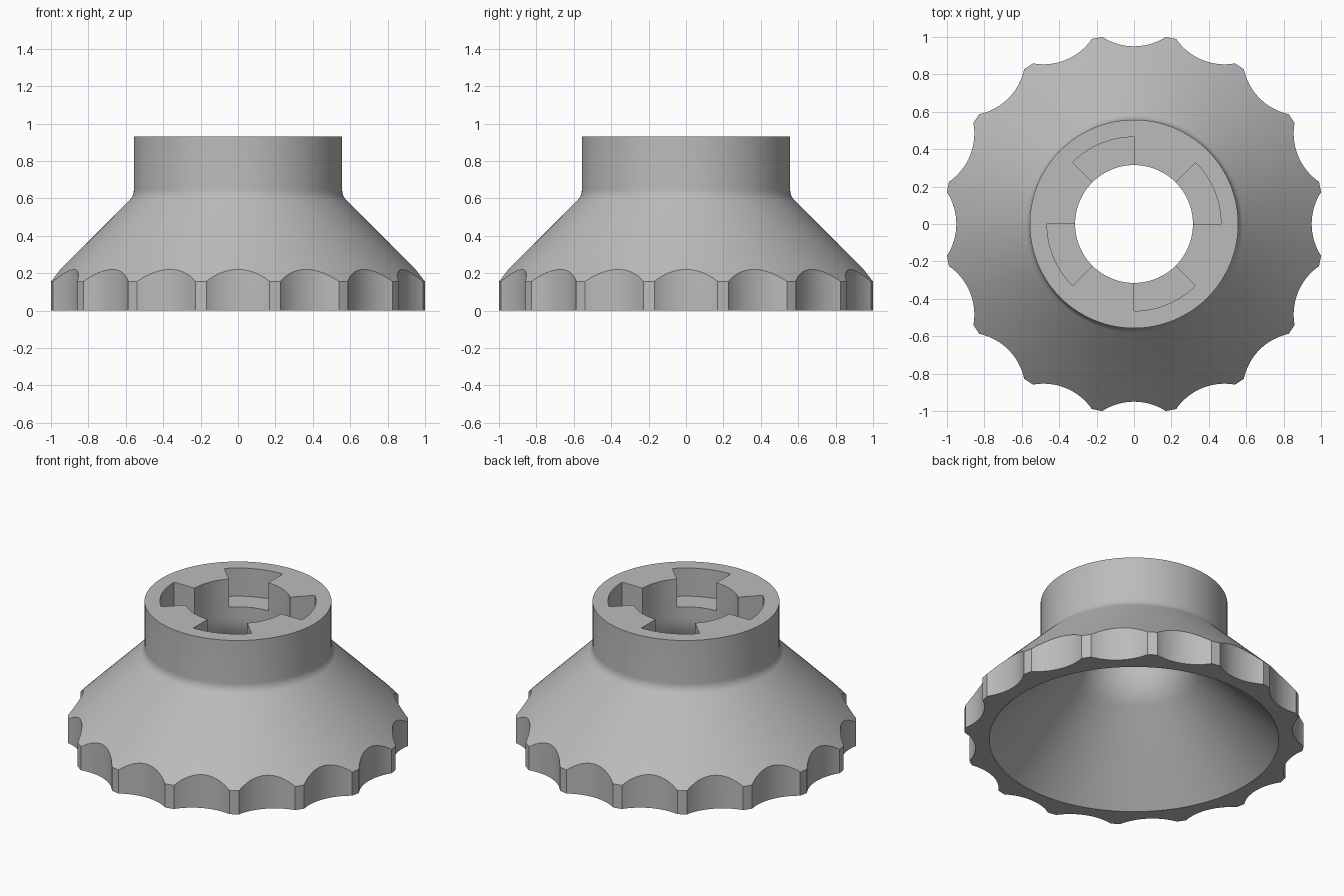
import bpy, bmesh
from math import sin, cos, pi, radians, sqrt, tan

cube = bpy.data.objects.get("Cube")
if cube:
    bpy.data.objects.remove(cube, do_unlink=True)

LOBES, STEPS = 16, 192
OUTER, NECK, BORE, HEIGHT = 1.0144, 0.557, 0.315, 0.93
SLOT_RADIUS, SLOT_FLOOR = 0.465, 0.745

grey = bpy.data.materials.new("light grey")
grey.use_nodes = True
colour = (0.5, 0.5, 0.5, 1)
grey.diffuse_color = colour
grey.node_tree.nodes["Principled BSDF"].inputs["Base Color"].default_value = colour


def make_object(name, bm):
    bmesh.ops.recalc_face_normals(bm, faces=bm.faces)
    mesh = bpy.data.meshes.new(name)
    bm.to_mesh(mesh)
    bm.free()
    mesh.materials.append(grey)
    obj = bpy.data.objects.new(name, mesh)
    bpy.context.collection.objects.link(obj)
    return obj


def prism(bm, outline, low, high):
    face = bm.faces.new([bm.verts.new((x, y, low)) for x, y in outline])
    new = bmesh.ops.extrude_face_region(bm, geom=[face])["geom"]
    top = [v for v in new if isinstance(v, bmesh.types.BMVert)]
    bmesh.ops.translate(bm, vec=(0, 0, high - low), verts=top)


def neck_fillet(wall, corner_z, radius, count):
    """Arc from the 45 degree cone up into the vertical wall."""
    z = corner_z + radius * tan(pi / 8)
    arc = [pi / 4 * (1 - i / count) for i in range(count + 1)]
    return [(wall + radius * (1 - cos(a)), z - radius * sin(a)) for a in arc]


def polar(r, a):
    return r * cos(a), r * sin(a)


# Hollow flared body, turned around z
cone_sum, inner_rim = 1.17, 0.863
profile = [(inner_rim, 0), (OUTER, 0), (OUTER, cone_sum - OUTER)]
profile += neck_fillet(NECK, cone_sum - NECK, 0.08, 6)
profile += [(NECK, HEIGHT), (BORE, HEIGHT)]
profile += reversed(neck_fillet(BORE, inner_rim - BORE, 0.3, 10))
bm = bmesh.new()
rings = [[bm.verts.new((*polar(r, 2 * pi * i / STEPS), z)) for r, z in profile]
         for i in range(STEPS)]
for i, ring in enumerate(rings):
    after = rings[(i + 1) % STEPS]
    for j in range(len(profile)):
        k = (j + 1) % len(profile)
        bm.faces.new((ring[j], after[j], after[k], ring[k]))
body = make_object("flared_collar", bm)

# Scalloped outline for the grip rim
scallop, centre, half = 0.314, 1.264, radians(10.3)
outline = []
for lobe in range(LOBES):
    for i in range(17):
        a = half * (i / 8 - 1)
        r = centre * cos(a) - sqrt(scallop ** 2 - (centre * sin(a)) ** 2)
        outline.append(polar(r, a + 2 * pi * lobe / LOBES))
bm = bmesh.new()
prism(bm, outline, -0.2, 1.2)
grip_cutter = make_object("grip_cutter", bm)

# Four locking slots in the top of the neck
bm = bmesh.new()
for q in range(4):
    arc = [q * pi / 2 + pi / 4 * i / 24 for i in range(25)]
    sector = [polar(SLOT_RADIUS, a) for a in arc]
    sector += [polar(0.2, a) for a in reversed(arc)]
    prism(bm, sector, SLOT_FLOOR, 1.1)
slot_cutter = make_object("slot_cutter", bm)

# Apply the cuts, then smooth the round surfaces
bpy.context.view_layer.objects.active = body
for cutter, operation in ((grip_cutter, 'INTERSECT'), (slot_cutter, 'DIFFERENCE')):
    cutter.hide_render = True
    cut = body.modifiers.new(cutter.name, 'BOOLEAN')
    cut.operation, cut.solver, cut.object = operation, 'EXACT', cutter
    bpy.ops.object.modifier_apply(modifier=cut.name)
    bpy.data.objects.remove(cutter, do_unlink=True)
bpy.ops.object.select_all(action='DESELECT')
body.select_set(True)
bpy.ops.object.shade_smooth_by_angle(angle=radians(20))
